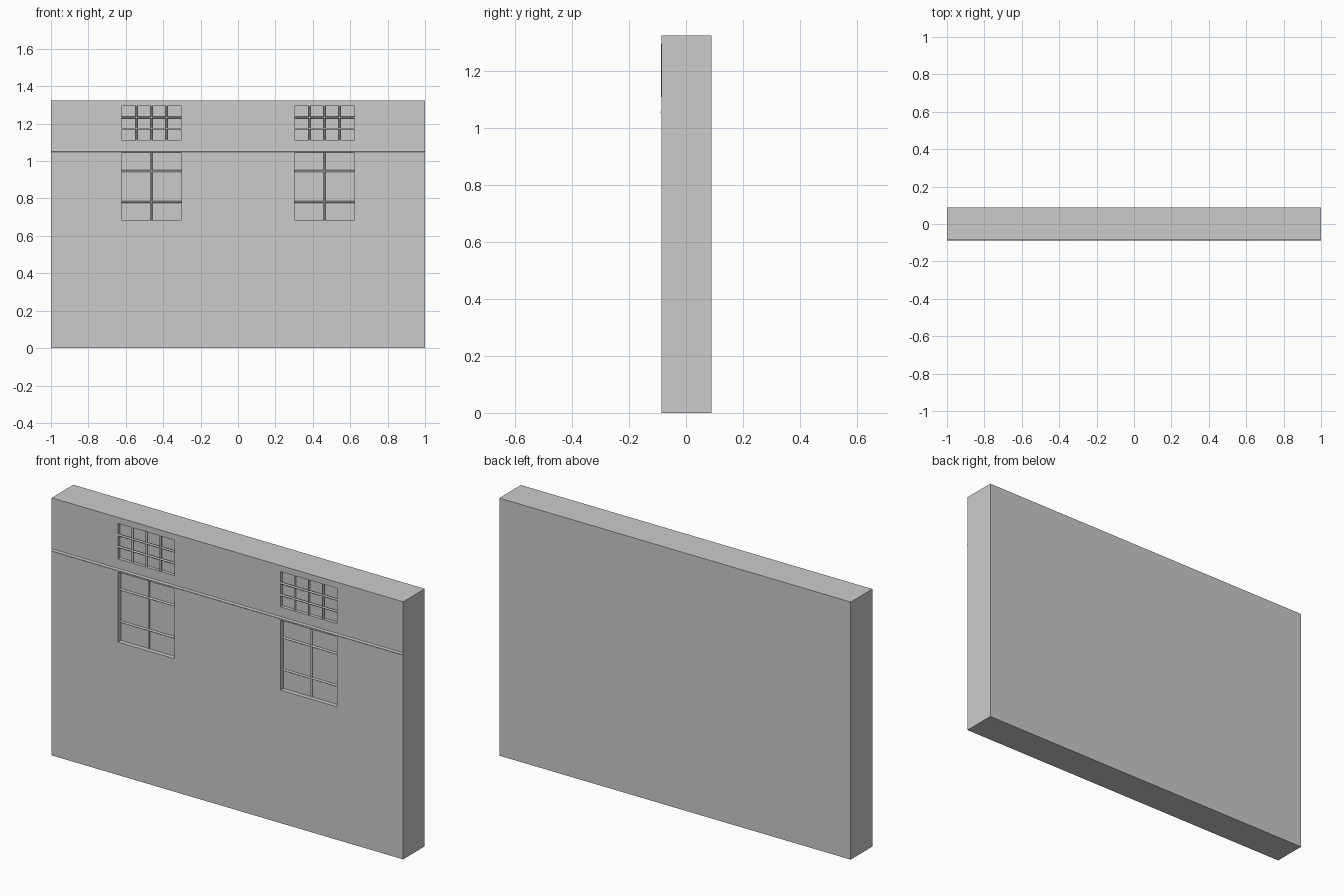
import bpy
from mathutils import Vector

if "Cube" in bpy.data.objects:
    bpy.data.objects.remove(bpy.data.objects["Cube"])

FRONT, BACK, TOP = -0.086, 0.0895, 1.325


def box(name, lo, hi):
    lo, hi = Vector(lo), Vector(hi)
    bpy.ops.mesh.primitive_cube_add(size=1, location=(lo + hi) / 2)
    ob = bpy.context.object
    ob.name = name
    ob.scale = hi - lo
    bpy.ops.object.transform_apply(location=True, rotation=True, scale=True)
    return ob


def rod(name, a, b, radius):
    a, b = Vector(a), Vector(b)
    d = b - a
    bpy.ops.mesh.primitive_cylinder_add(vertices=16, radius=radius, depth=d.length,
                                        location=(a + b) / 2)
    ob = bpy.context.object
    ob.name = name
    ob.rotation_euler = d.to_track_quat('Z', 'Y').to_euler()
    bpy.ops.object.shade_smooth_by_angle()
    return ob


# Wall slab
wall = box("wall", (-1, FRONT, 0), (1, BACK, TOP))

# Window types: name, bottom, top, recess depth, bar y, bar radius,
# upright fractions, crossbar fractions
windows = [
    ("lower_window", 0.684, 1.043, 0.023, FRONT + 0.022, 0.005, (0.5,), (0.27, 0.73)),
    ("upper_window", 1.112, 1.294, 0.017, FRONT + 0.004, 0.005,
     (0.25, 0.5, 0.75), (1 / 3, 2 / 3)),
]

for side, cx in (("left", -0.4625), ("right", 0.4625)):
    x0, x1 = cx - 0.16, cx + 0.16
    for name, z0, z1, depth, y, r, uprights, crossbars in windows:
        # Recess cut into the front face
        cutter = box("cutter", (x0, FRONT - 0.05, z0), (x1, FRONT + depth, z1))
        mod = wall.modifiers.new("recess", 'BOOLEAN')
        mod.operation = 'DIFFERENCE'
        mod.solver = 'EXACT'
        mod.object = cutter
        bpy.context.view_layer.objects.active = wall
        bpy.ops.object.modifier_apply(modifier=mod.name)
        bpy.data.objects.remove(cutter)
        # Glazing bars
        for f in uprights:
            x = x0 + f * (x1 - x0)
            rod(f"{side}_{name}_upright", (x, y, z0 - 0.003), (x, y, z1 + 0.003), r)
        for f in crossbars:
            z = z0 + f * (z1 - z0)
            rod(f"{side}_{name}_crossbar", (x0 - 0.003, y, z), (x1 + 0.003, y, z), r)

# Horizontal trim rail across the facade
rod("trim_rail", (-1, FRONT + 0.0045, 1.056), (1, FRONT + 0.0045, 1.056), 0.008)
